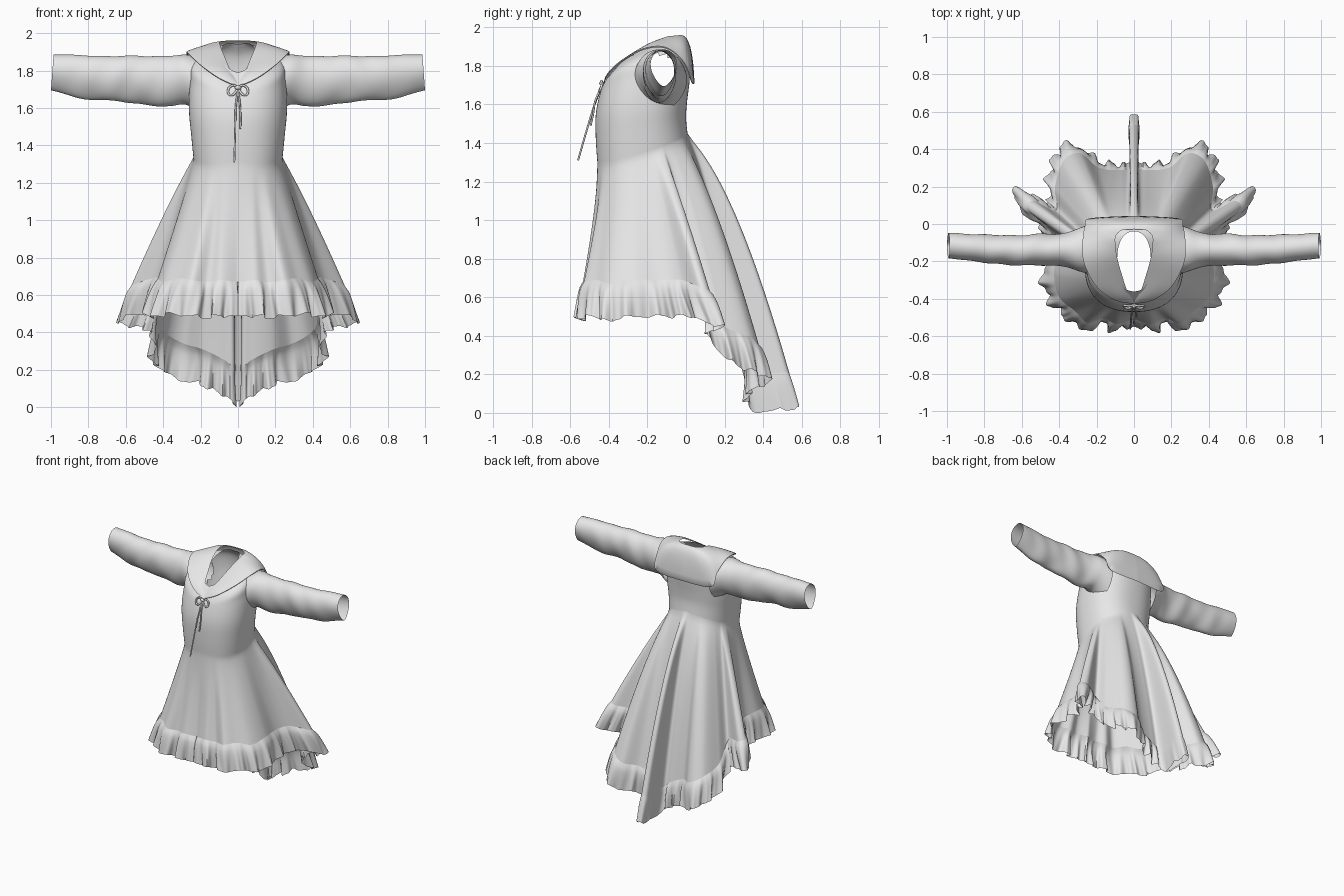
import bpy, bmesh, math, random
from mathutils import Vector

random.seed(4)
cube = bpy.data.objects.get("Cube")
if cube:
    bpy.data.objects.remove(cube)

cloth = bpy.data.materials.new("pale_grey_cloth")
cloth.use_nodes = True
cloth.diffuse_color = (0.8, 0.8, 0.8, 1)
cloth.node_tree.nodes["Principled BSDF"].inputs["Base Color"].default_value = (0.8, 0.8, 0.8, 1)


def spline(keys, t):
    """Catmull-Rom value at t in 0..1 for tuples of any length."""
    f = min(max(t, 0), 1) * (len(keys) - 1)
    i = min(int(f), len(keys) - 2)
    f -= i
    b, c = keys[i], keys[i + 1]
    a = keys[i - 1] if i else b
    d = keys[i + 2] if i + 2 < len(keys) else c
    return [q + f / 2 * (r - p + f * (2 * p - 5 * q + 4 * r - s + f * (3 * (q - r) + s - p)))
            for p, q, r, s in zip(a, b, c, d)]


def loft(name, rings, cut=None):
    """Skin a list of closed point rings; cut removes faces by their centre."""
    bm = bmesh.new()
    rows = [[bm.verts.new(p) for p in ring] for ring in rings]
    n = len(rows[0])
    for top, low in zip(rows, rows[1:]):
        for i in range(n):
            j = (i + 1) % n
            bm.faces.new((top[i], low[i], low[j], top[j]))
    if cut:
        holes = [f for f in bm.faces if cut(f.calc_center_median())]
        bmesh.ops.delete(bm, geom=holes, context='FACES')
    mesh = bpy.data.meshes.new(name)
    bm.to_mesh(mesh)
    bm.free()
    mesh.materials.append(cloth)
    obj = bpy.data.objects.new(name, mesh)
    bpy.context.collection.objects.link(obj)
    bpy.ops.object.select_all(action='DESELECT')
    obj.select_set(True)
    bpy.context.view_layer.objects.active = obj
    bpy.ops.object.shade_smooth_by_angle(angle=math.radians(60))


def mirrored(half):
    """Close a front-to-back half ring onto the other side."""
    return half + [Vector((-p[0], p[1], p[2])) for p in half[-2:0:-1]]


# Hem folds, front to back: waist angle, x, y, z
HEM = [(0, 0, -.53, .48), (14, .1, -.57, .49), (22, .19, -.53, .48), (33, .29, -.57, .49),
       (45, .37, -.49, .5), (60, .46, -.41, .48), (75, .49, -.27, .5), (88, .47, -.1, .5),
       (98, .52, .02, .5), (105, .65, .13, .46), (112, .61, .18, .44), (118, .46, .11, .4),
       (130, .46, .24, .26), (142, .41, .39, .2), (150, .31, .43, .15), (158, .2, .34, .12),
       (168, .07, .32, .06), (174, .014, .35, .01), (178, .028, .55, .02), (180, 0, .585, .03)]
# Torso levels: half width, front y, back y, front z, back z, shoulder rise
TORSO = [(.09, -.36, -.04, 1.79, 1.94, .03), (.235, -.418, .005, 1.715, 1.87, .055),
         (.257, -.445, .02, 1.66, 1.75, .04), (.262, -.468, .005, 1.55, 1.61, .01),
         (.25, -.468, 0, 1.42, 1.53, -.02), (.238, -.46, .008, 1.3, 1.45, -.04)]
WAIST = TORSO[-1]
COLS = 300
RUFFLE = 0.19

# Columns spaced evenly along the hem
fine = [spline(HEM, i / 2000) for i in range(2001)]
length = [0]
for p, q in zip(fine, fine[1:]):
    length.append(length[-1] + math.dist(p[1:], q[1:]))
cols, k = [], 0
for i in range(COLS + 1):
    while k < 2000 and length[k] < length[-1] * i / COLS:
        k += 1
    cols.append(fine[k])


def torso_point(level, angle):
    w, yf, yb, zf, zb, rise = level
    a = math.radians(angle)
    s, c = max(math.sin(a), 0), math.cos(a)
    c = math.copysign(abs(c) ** 0.85, c)
    return Vector((w * s ** 0.85, (yf + yb) / 2 - (yb - yf) / 2 * c,
                   zf + (zb - zf) * (1 - c) / 2 + rise * s))


def skirt_point(col, t):
    """t runs 0..1 over the skirt panel and 1..2 over the ruffle."""
    angle, x, y, z = col
    start = torso_point(WAIST, angle)
    seam = z + RUFFLE
    h = start.z + (seam - start.z) * t if t <= 1 else seam - RUFFLE * (t - 1)
    s = (start.z - h) / (start.z - z)
    # Eased at the waist so the flare starts softly
    w = s ** (1.4 * 0.45 ** (angle / 180)) * 1.035 * s / (s + 0.035)
    return Vector((start.x + (x - start.x) * w, start.y + (y - start.y) * w, h))


# Dress body: torso and skirt in one skin, open at the armholes
rings = [mirrored([torso_point(spline(TORSO, r / 25), c[0]) for c in cols]) for r in range(25)]
rings += [mirrored([skirt_point(c, r / 28) for c in cols]) for r in range(29)]
loft("dress_body", rings, cut=lambda c: abs(c.x) > 0.17 and
     ((c.y + 0.135) / 0.1) ** 2 + ((c.z - 1.745) / 0.116) ** 2 < 1)

# Ruffle: irregular pleats that deepen towards the hem
phase, wave = 0, []
for i in range(COLS + 1):
    phase += random.uniform(0.3, 0.5) + 0.14 * math.sin(i * 0.13)
    fold = math.sin(phase) + 0.35 * math.sin(phase * 2.3 + 1)
    wave.append(fold if 0 < i < COLS else 0)
rings = []
for r in range(9):
    t = r / 8
    half = [skirt_point(c, 1 + t) for c in cols]
    ring = []
    for i, p in enumerate(half):
        d = half[min(i + 2, COLS)] - half[max(i - 2, 0)]
        out = Vector((d.y, -d.x, 0)).normalized() if 0 < i < COLS else Vector((0, 0, 0))
        # Gathered into the seam, billowing just below it
        amount = 0.02 * t * wave[i] + 0.014 * math.sin(math.pi * t ** 0.6)
        if cols[i][0] > 170:
            amount *= 0.25
        q = p + out * amount
        q.z = max(q.z + 0.008 * wave[i] * t, 0)
        q.x = max(q.x, 0)
        ring.append(q)
    rings.append(mirrored(ring))
loft("hem_ruffle", rings)

# Sleeves: x, front y, back y, bottom z, top z
SLEEVE = [(.2, -.28, .01, 1.57, 1.87), (.28, -.265, -.01, 1.62, 1.885),
          (.36, -.235, -.04, 1.612, 1.88), (.46, -.225, -.05, 1.608, 1.877),
          (.57, -.23, -.05, 1.632, 1.88), (.7, -.22, -.055, 1.64, 1.877),
          (.8, -.215, -.05, 1.645, 1.88), (.9, -.2, -.045, 1.67, 1.885),
          (.993, -.19, -.04, 1.695, 1.885)]
for side, label in ((1, "left"), (-1, "right")):
    rings = []
    for r in range(65):
        x, yf, yb, zb, zt = spline(SLEEVE, r / 64)
        fade = math.sin(math.pi * r / 64)
        ring = []
        for i in range(48):
            a = math.tau * i / 48
            low = 0.5 - 0.5 * math.sin(a)
            # Slanted cloth creases, strongest underneath
            crease = 1 + 0.09 * fade * low * math.sin(x * 24 + 2.5 * math.cos(a)) \
                + 0.03 * fade * math.sin(x * 41 - 2 * a)
            # Section tapers downwards, most of all at the cuff
            narrow = 1 - (0.15 + 0.3 * r / 64) * low ** 2
            y = (yf + yb) / 2 + (yb - yf) / 2 * math.cos(a) * crease * narrow
            z = (zb + zt) / 2 + (zt - zb) / 2 * math.sin(a) * (1 + (crease - 1) * 0.4)
            slant = 0.014 * (low - 0.5) * r / 64
            ring.append(Vector((side * (x + slant), y, z)))
        rings.append(ring if side < 0 else ring[::-1])
    loft(label + "_sleeve", rings)

# Sailor collar: inner, middle and outer edges from front to back
INNER = [(0, -.415, 1.73), (.035, -.36, 1.79), (.065, -.27, 1.86), (.09, -.18, 1.92),
         (.1, -.1, 1.952), (.095, -.06, 1.957), (.06, -.032, 1.96), (0, -.028, 1.96)]
MIDDLE = [(0, -.42, 1.725), (.07, -.385, 1.785), (.135, -.3, 1.852), (.18, -.19, 1.917),
          (.19, -.1, 1.933), (.185, -.02, 1.918), (.125, .016, 1.9), (0, .022, 1.9)]
OUTER = [(0, -.427, 1.715), (.1, -.408, 1.76), (.2, -.335, 1.83), (.267, -.21, 1.893),
         (.275, -.1, 1.895), (.262, -.01, 1.82), (.235, .03, 1.72), (0, .044, 1.71)]
rings = []
for r in range(11):
    t = r / 10
    half = []
    for i in range(61):
        a, b, c = (Vector(spline(e, i / 60)) for e in (INNER, MIDDLE, OUTER))
        half.append(a * (1 - t) * (1 - 2 * t) + b * 4 * t * (1 - t) + c * t * (2 * t - 1))
    rings.append(mirrored(half))
# Turned-under rim gives the flap a visible edge
rings.append([p * 0.985 + Vector((0, -0.002, 0.022)) for p in rings[-1]])
loft("sailor_collar", rings)


def cord(name, points, radius=0.005, segments=40):
    """A thin round tie following a smooth path."""
    path = [Vector(spline(points, i / segments)) for i in range(segments + 1)]
    rings = []
    for i, p in enumerate(path):
        d = (path[min(i + 1, segments)] - path[max(i - 1, 0)]).normalized()
        u = d.cross(Vector((0, 1, 0.1))).normalized()
        v = d.cross(u)
        rings.append([p + (u * math.cos(a) + v * math.sin(a)) * radius
                      for a in (math.tau * s / 8 for s in range(8))])
    loft(name, rings)


# Bow and its hanging ties
for side, label in ((1, "left"), (-1, "right")):
    cord(label + "_bow_loop", [(side * x, y, z) for x, y, z in (
        (0, -.432, 1.71), (.025, -.438, 1.722), (.05, -.436, 1.705),
        (.05, -.446, 1.675), (.025, -.45, 1.672), (0, -.434, 1.705))], 0.006)
cord("bow_knot", [(-.01, -.432, 1.708), (0, -.44, 1.71), (.01, -.432, 1.706)], 0.011, 8)
cord("long_tie", [(0, -.434, 1.7), (-.012, -.474, 1.6), (-.016, -.52, 1.45), (-.02, -.56, 1.31)])
cord("short_tie", [(0, -.434, 1.7), (.01, -.47, 1.62), (.013, -.482, 1.55), (.012, -.495, 1.49)])
